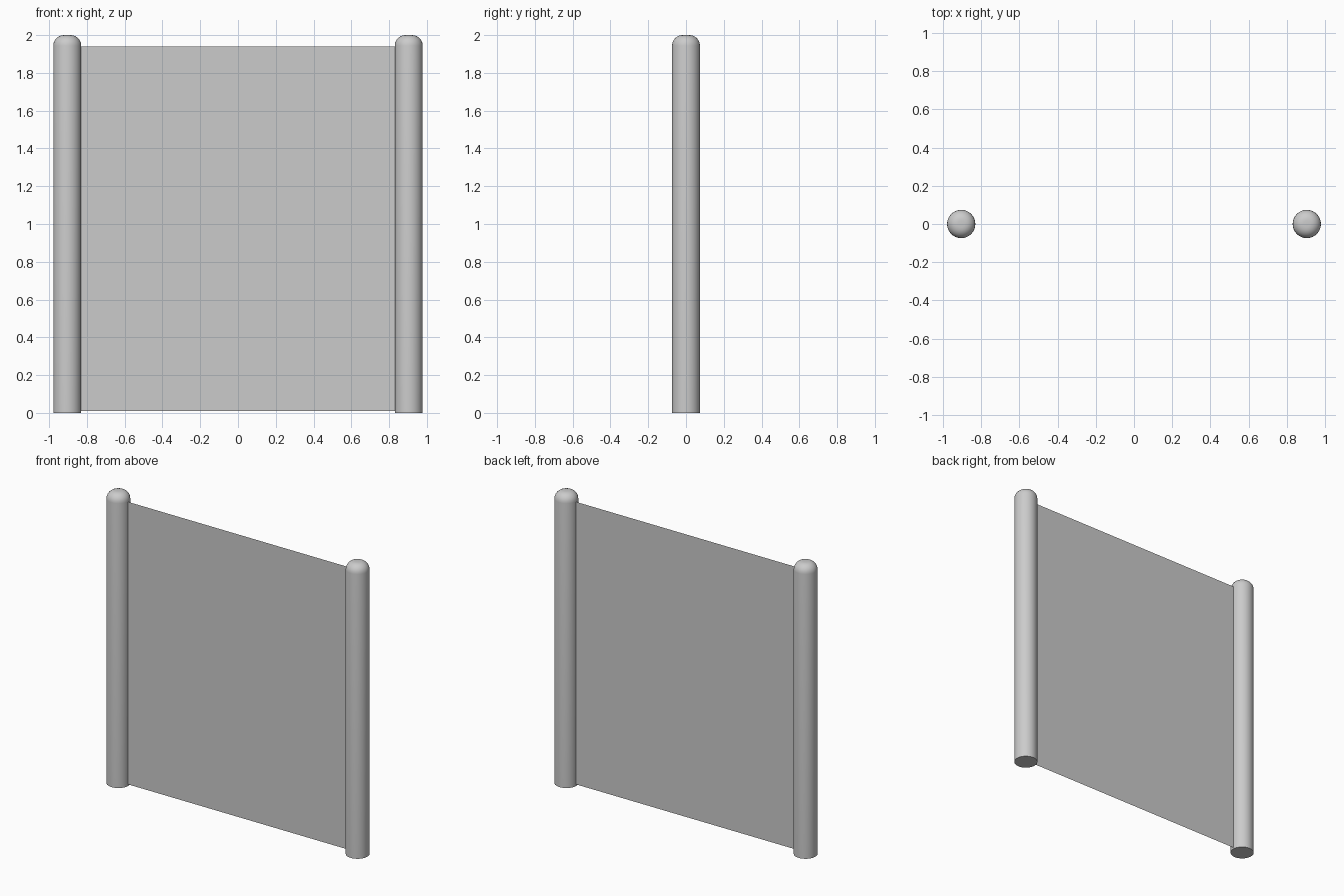
import bpy, bmesh, math

if "Cube" in bpy.data.objects:
    bpy.data.objects.remove(bpy.data.objects["Cube"])

POST_X, R, H = 0.904, 0.074, 2.0
ROUND = 0.056      # edge radius of the post top
SIDES = 32


def add_object(name, bm):
    mesh = bpy.data.meshes.new(name)
    bm.to_mesh(mesh)
    bm.free()
    ob = bpy.data.objects.new(name, mesh)
    bpy.context.collection.objects.link(ob)
    return ob


def post(name, x):
    # Lathed profile: flat base, straight side, rounded top
    profile = [(0, 0), (R, 0)]
    for i in range(7):
        a = math.radians(15 * i)
        profile.append((R - ROUND + ROUND * math.cos(a),
                        H - ROUND + ROUND * math.sin(a)))
    profile.append((0, H))
    bm = bmesh.new()
    verts = [bm.verts.new((r, 0, z)) for r, z in profile]
    edges = [bm.edges.new(pair) for pair in zip(verts, verts[1:])]
    bmesh.ops.spin(bm, geom=verts + edges, cent=(0, 0, 0), axis=(0, 0, 1),
                   angle=math.tau, steps=SIDES, use_duplicate=False)
    bmesh.ops.remove_doubles(bm, verts=bm.verts, dist=1e-4)
    bmesh.ops.recalc_face_normals(bm, faces=bm.faces)
    ob = add_object(name, bm)
    ob.location.x = x
    bpy.ops.object.select_all(action='DESELECT')
    ob.select_set(True)
    bpy.context.view_layer.objects.active = ob
    bpy.ops.object.shade_smooth_by_angle(angle=math.radians(40))


# Side posts
post("left_post", -POST_X)
post("right_post", POST_X)

# Thin single-sheet panel stretched between the posts
bm = bmesh.new()
w = POST_X - R + 0.01
bm.faces.new([bm.verts.new((x, 0, z)) for x, z in
              ((-w, 0.01), (w, 0.01), (w, 1.94), (-w, 1.94))])
add_object("panel", bm)
